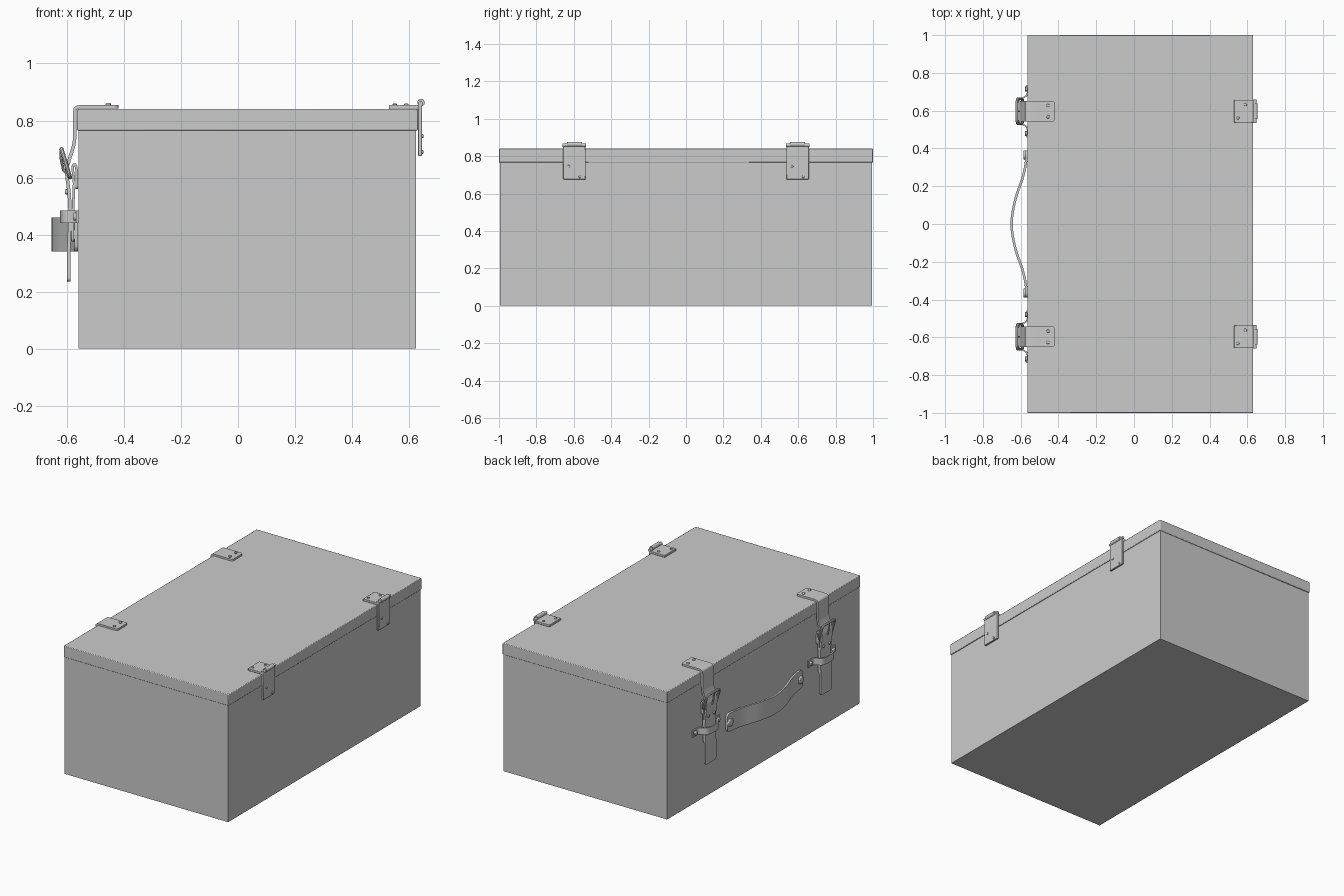
import bpy, bmesh, math
from mathutils import Vector

if "Cube" in bpy.data.objects:
    bpy.data.objects.remove(bpy.data.objects["Cube"])


def finish(ob, angle=35, bevel=0):
    bpy.ops.object.select_all(action='DESELECT')
    ob.select_set(True)
    bpy.context.view_layer.objects.active = ob
    if bevel:
        m = ob.modifiers.new("bevel", 'BEVEL')
        m.width, m.segments = bevel, 2
    bpy.ops.object.shade_smooth_by_angle(angle=math.radians(angle))
    return ob


def box(name, x, y, z, bevel=0.0):
    bpy.ops.mesh.primitive_cube_add(location=[(a[0] + a[1]) / 2 for a in (x, y, z)])
    ob = bpy.context.object
    ob.name = name
    ob.scale = [(a[1] - a[0]) / 2 for a in (x, y, z)]
    bpy.ops.object.transform_apply(location=False, rotation=False, scale=True)
    return finish(ob, bevel=bevel) if bevel else ob


def cyl(name, loc, r, depth, axis, bevel=0.0):
    rot = {'X': (0, math.pi / 2, 0), 'Y': (math.pi / 2, 0, 0), 'Z': (0, 0, 0)}[axis]
    bpy.ops.mesh.primitive_cylinder_add(vertices=20, radius=r, depth=depth, location=loc, rotation=rot)
    ob = bpy.context.object
    ob.name = name
    return finish(ob, bevel=bevel)


def spline(pts, n=6):
    # Catmull-Rom resampling of a short 2D path
    p = [Vector(q) for q in pts]
    p = [2 * p[0] - p[1]] + p + [2 * p[-1] - p[-2]]
    out = []
    for i in range(1, len(p) - 2):
        a, b, c, d = p[i - 1:i + 3]
        for k in range(n):
            t = k / n
            out.append(0.5 * (2 * b + (c - a) * t + (2 * a - 5 * b + 4 * c - d) * t * t
                              + (3 * b - a - 3 * c + d) * t ** 3))
    return out + [p[-2]]


def ribbon(name, pts, width, thick, to3d, round_r=0.0):
    # flat strap swept along a 2D path; to3d places (path point, offset across)
    path = spline(pts)
    if round_r:
        extra = [0.12, 0.3, 0.6]
        path = ([path[0]] + [path[0].lerp(path[1], e) for e in extra] + path[1:-1]
                + [path[-1].lerp(path[-2], e) for e in reversed(extra)] + [path[-1]])
    dist = [0.0]
    for a, b in zip(path, path[1:]):
        dist.append(dist[-1] + (b - a).length)
    bm, rings = bmesh.new(), []
    for i, p in enumerate(path):
        t = (path[min(i + 1, len(path) - 1)] - path[max(i - 1, 0)]).normalized()
        n = Vector((-t.y, t.x)) * thick / 2
        w, e = width / 2, min(dist[i], dist[-1] - dist[i])
        if e < round_r:
            w -= round_r - math.sqrt(max(0, round_r ** 2 - (round_r - e) ** 2))
        rings.append([bm.verts.new(to3d(q, o)) for q, o in
                      ((p + n, -w), (p + n, w), (p - n, w), (p - n, -w))])
    for a, b in zip(rings, rings[1:]):
        for k in range(4):
            bm.faces.new((a[k], a[(k + 1) % 4], b[(k + 1) % 4], b[k]))
    bm.faces.new(rings[0])
    bm.faces.new(rings[-1])
    bmesh.ops.recalc_face_normals(bm, faces=bm.faces)
    me = bpy.data.meshes.new(name)
    bm.to_mesh(me)
    bm.free()
    ob = bpy.data.objects.new(name, me)
    bpy.context.collection.objects.link(ob)
    return finish(ob)


def wire(name, pts, r, closed=False):
    cu = bpy.data.curves.new(name, 'CURVE')
    cu.dimensions, cu.bevel_depth, cu.bevel_resolution, cu.use_fill_caps = '3D', r, 2, True
    s = cu.splines.new('POLY')
    s.points.add(len(pts) - 1)
    for q, p in zip(s.points, pts):
        q.co = (*p, 1)
    s.use_cyclic_u = closed
    ob = bpy.data.objects.new(name, cu)
    bpy.context.collection.objects.link(ob)
    bpy.ops.object.select_all(action='DESELECT')
    ob.select_set(True)
    bpy.context.view_layer.objects.active = ob
    bpy.ops.object.convert(target='MESH')
    return finish(bpy.context.object)


# Chest body and lid
box("chest_body", (-0.56, 0.625), (-0.995, 0.995), (0, 0.77))
box("lid", (-0.565, 0.631), (-1, 1), (0.765, 0.84), 0.004)

# Carrying handle with end rivets
half = [(-0.567, 0.39), (-0.570, 0.34), (-0.588, 0.25), (-0.628, 0.13)]
ribbon("handle", [(x, -y) for x, y in half] + [(-0.648, 0)] + half[::-1], 0.12, 0.013,
       lambda p, o: (p.x, p.y, 0.40 + o), 0.025)
for y in (-0.365, 0.365):
    cyl("handle_rivet", (-0.577, y, 0.40), 0.025, 0.016, 'X', 0.005)

for yc in (-0.597, 0.597):
    along = lambda p, o, yc=yc: (p.x, yc + o, p.y)

    # Hinge: top leaf, side leaf, knuckle, pin and rivets
    box("hinge_top_leaf", (0.53, 0.635), (yc - 0.06, yc + 0.06), (0.839, 0.854), 0.003)
    box("hinge_side_leaf", (0.632, 0.645), (yc - 0.06, yc + 0.06), (0.675, 0.86), 0.003)
    cyl("hinge_knuckle", (0.640, yc, 0.859), 0.009, 0.125, 'Y')
    cyl("hinge_pin", (0.642, yc, 0.863), 0.013, 0.08, 'Y')
    for x, dy in ((0.55, -0.035), (0.59, 0.035)):
        cyl("hinge_top_rivet", (x, yc + dy, 0.855), 0.008, 0.008, 'Z', 0.002)
    for z, dy in ((0.745, -0.03), (0.69, 0.03)):
        cyl("hinge_side_rivet", (0.646, yc + dy, z), 0.007, 0.008, 'X', 0.002)

    # Long strap over the lid edge, through the buckle and down
    ribbon("closing_strap", [(-0.42, 0.848), (-0.49, 0.848), (-0.55, 0.848), (-0.568, 0.844),
                             (-0.572, 0.83), (-0.573, 0.77), (-0.575, 0.72), (-0.594, 0.655),
                             (-0.601, 0.62), (-0.592, 0.54), (-0.589, 0.46), (-0.593, 0.36),
                             (-0.593, 0.235)], 0.11, 0.012, along, 0.012)
    for x, dy in ((-0.455, -0.03), (-0.455, 0.03)):
        cyl("strap_top_rivet", (x, yc + dy, 0.857), 0.009, 0.009, 'Z', 0.003)

    # Short strap folded round the buckle bar
    ribbon("buckle_strap", [(-0.580, 0.375), (-0.579, 0.48), (-0.575, 0.58), (-0.580, 0.635),
                            (-0.572, 0.645), (-0.566, 0.625), (-0.565, 0.56)],
           0.10, 0.009, along, 0.01)
    for dy in (-0.03, 0.03):
        cyl("strap_front_rivet", (-0.600, yc + dy, 0.55), 0.009, 0.014, 'X', 0.003)

    # Tilted buckle frame, bar and prong
    c = []
    for sy, sz, a0 in ((1, 1, 0), (-1, 1, 90), (-1, -1, 180), (1, -1, 270)):
        for k in range(4):
            a = math.radians(a0 + 30 * k)
            v = sz * 0.031 + 0.018 * math.sin(a)
            c.append((-0.604 - v * 0.3, yc + sy * 0.048 + 0.018 * math.cos(a), 0.65 + v))
    wire("buckle_frame", c, 0.008, True)
    wire("buckle_prong", [(-0.590, yc, 0.605), (-0.612, yc, 0.625), (-0.620, yc, 0.66),
                          (-0.622, yc, 0.698)], 0.005)

    # Keeper loop riveted to the chest
    side = [(-0.564, 0.14), (-0.565, 0.09), (-0.585, 0.072), (-0.609, 0.058), (-0.618, 0.03)]
    ribbon("keeper_loop", [(x, -y) for x, y in side] + [(-0.620, 0)] + side[::-1], 0.045, 0.008,
           lambda p, o, yc=yc: (p.x, yc + p.y, 0.4625 + o))
    for dy in (-0.118, 0.118):
        cyl("keeper_rivet", (-0.571, yc + dy, 0.4625), 0.014, 0.014, 'X', 0.004)
